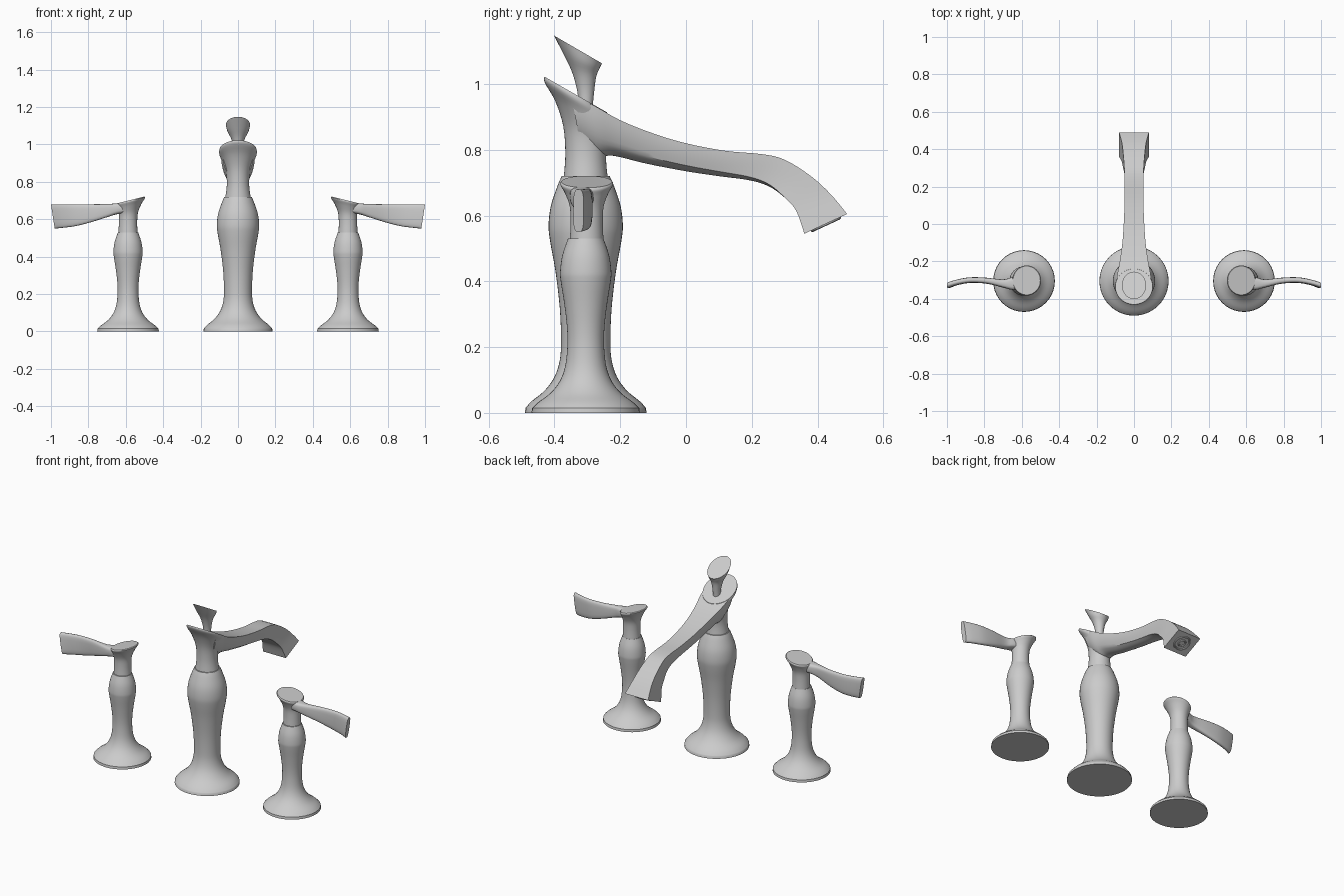
import bpy, bmesh, math
from mathutils import Vector

cube = bpy.data.objects.get("Cube")
if cube:
    bpy.data.objects.remove(cube, do_unlink=True)

metal = bpy.data.materials.new("brushed grey metal")
metal.use_nodes = True
metal.diffuse_color = (0.6, 0.6, 0.6, 1)
metal.node_tree.nodes["Principled BSDF"].inputs["Base Color"].default_value = (0.6, 0.6, 0.6, 1)

AXIS_Y = -0.305
POST_X = 0.588
SEG = 40


def smooth_rows(rows, steps=4):
    """Catmull-Rom interpolation of rows of numbers."""
    out = []
    for i in range(len(rows) - 1):
        a, b, c, d = (Vector(rows[min(max(i + k, 0), len(rows) - 1)]) for k in (-1, 0, 1, 2))
        for s in range(steps):
            t = s / steps
            out.append(b + 0.5 * t * ((c - a) + t * ((2 * a - 5 * b + 4 * c - d)
                                                     + t * (3 * b - a - 3 * c + d))))
    return out + [Vector(rows[-1])]


def loft(name, rings, angle=35):
    """Skin a list of equal closed rings and cap both ends."""
    bm = bmesh.new()
    loops = [[bm.verts.new(p) for p in ring] for ring in rings]
    n = len(loops[0])
    for lo, hi in zip(loops, loops[1:]):
        for i in range(n):
            j = (i + 1) % n
            bm.faces.new((lo[i], lo[j], hi[j], hi[i]))
    bm.faces.new(loops[0])
    bm.faces.new(loops[-1])
    bmesh.ops.recalc_face_normals(bm, faces=bm.faces)
    mesh = bpy.data.meshes.new(name)
    bm.to_mesh(mesh)
    bm.free()
    mesh.materials.append(metal)
    obj = bpy.data.objects.new(name, mesh)
    bpy.context.collection.objects.link(obj)
    bpy.ops.object.select_all(action='DESELECT')
    obj.select_set(True)
    bpy.context.view_layer.objects.active = obj
    bpy.ops.object.shade_smooth_by_angle(angle=math.radians(angle))
    return obj


def ellipse(cx, cy, z, rx, ry, slope_x=0, slope_y=0):
    """Ring whose height leans with x or y."""
    ring = []
    for i in range(SEG):
        a = math.tau * i / SEG
        dx, dy = rx * math.cos(a), ry * math.sin(a)
        ring.append((cx + dx, cy + dy, z + slope_x * dx + slope_y * dy))
    return ring


def post(name, x, profile):
    rows = [profile[0]] + list(smooth_rows(profile[1:]))
    loft(name, [ellipse(x, AXIS_Y, z, r, r) for r, z in rows])


# Centre body
post("spout_post", 0, [(.185, 0), (.183, .015), (.165, .035), (.125, .068), (.095, .11),
                       (.079, .16), (.075, .22), (.079, .32), (.092, .43), (.108, .52),
                       (.113, .57), (.106, .63), (.086, .69), (.073, .72)])

# Flared neck, cut at a slant
neck = [(-.305, .715, .068, .067, 0), (-.305, .78, .06, .062, -.1), (-.305, .85, .064, .068, -.3),
        (-.315, .91, .084, .082, -.45), (-.333, .95, .1, .097, -.57), (-.335, .968, .1, .095, -.57)]
loft("spout_neck", [ellipse(0, cy, z, rx, ry, 0, s) for cy, z, rx, ry, s in smooth_rows(neck)])

# Lift knob
knob = [(-.305, .93, .021, .021, 0), (-.305, .98, .024, .026, 0), (-.31, 1.03, .036, .037, -.2),
        (-.318, 1.07, .056, .055, -.4), (-.328, 1.105, .065, .073, -.58)]
loft("lift_knob", [ellipse(0, cy, z, rx, ry, 0, s) for cy, z, rx, ry, s in smooth_rows(knob)])


def spout_section(yt, zt, yb, zb, w, square):
    """Flat top edge with a belly that goes from round to square."""
    ring = []
    for i in range(25):
        a = math.pi * i / 24
        c, s = math.cos(a), math.sin(a)
        k = 1 + square * (1 / max(abs(c), abs(s)) - 1)
        v = s * k
        ring.append((w * c * k, yt + (yb - yt) * v, zt + (zb - zt) * v))
    return ring


# Spout: top y z, bottom y z, half width, squareness
spout = [(-.35, .97, -.32, .81, .085, 0), (-.28, .935, -.27, .78, .09, 0),
         (-.2, .89, -.22, .782, .076, .1), (-.1, .85, -.12, .758, .062, .2),
         (0, .82, 0, .735, .055, .3), (.12, .797, .1, .72, .05, .4),
         (.23, .787, .19, .708, .05, .6), (.3, .77, .25, .69, .052, .8),
         (.38, .72, .3, .655, .058, 1), (.44, .665, .335, .615, .066, 1),
         (.49, .605, .36, .545, .08, 1)]
loft("spout", [spout_section(*row) for row in smooth_rows(spout)], 30)

# Aerator ring on the outlet face
tip = Vector((0, .425, .575))
outward = Vector((0, .06, -.13)).normalized()
for label, radius, thick in (("aerator_rim", .045, .006), ("aerator_core", .02, .005)):
    bpy.ops.mesh.primitive_torus_add(major_radius=radius, minor_radius=thick, major_segments=32,
                                     minor_segments=8, location=tip,
                                     rotation=outward.to_track_quat('Z', 'Y').to_euler())
    ring = bpy.context.object
    ring.name = label
    ring.data.materials.append(metal)
    bpy.ops.object.shade_smooth_by_angle()


def lever_section(side, xt, xb, y, half, zt, zb):
    """Rounded upright blade section."""
    ring = []
    for i in range(24):
        a = math.tau * i / 24
        c, s = math.cos(a), math.sin(a)
        dy = math.copysign(abs(c) ** .6, c) * half
        v = .5 + .5 * math.copysign(abs(s) ** .6, s)
        ring.append((side * (xb + (xt - xb) * v), y + dy, zb + (zt - zb) * v))
    return ring


# Mirrored handles
handle_profile = [(.165, 0), (.163, .015), (.145, .032), (.108, .06), (.08, .095), (.063, .14),
                  (.056, .2), (.057, .26), (.065, .33), (.076, .4), (.078, .43), (.071, .48), (.054, .53)]
head = [(0, .527, .051, .051, 0), (0, .58, .049, .049, 0), (-.002, .63, .051, .052, -.1),
        (-.008, .67, .064, .067, -.2), (-.014, .695, .077, .08, -.25), (-.014, .703, .073, .077, -.25)]
lever = [(.59, .59, -.312, .04, .69, .635), (.65, .65, -.318, .034, .685, .626),
         (.7, .7, -.318, .022, .681, .611), (.79, .79, -.303, .016, .68, .583),
         (.88, .87, -.3, .015, .68, .563), (.95, .94, -.312, .015, .68, .554),
         (1, .98, -.327, .016, .68, .55)]
for side, label in ((1, "left"), (-1, "right")):
    post(label + "_handle_post", side * POST_X, handle_profile)
    loft(label + "_handle_head", [ellipse(side * (POST_X + cx), AXIS_Y + .003, z, rx, ry, side * s)
                                  for cx, z, rx, ry, s in smooth_rows(head)])
    loft(label + "_handle_lever", [lever_section(side, *row) for row in smooth_rows(lever)], 50)
